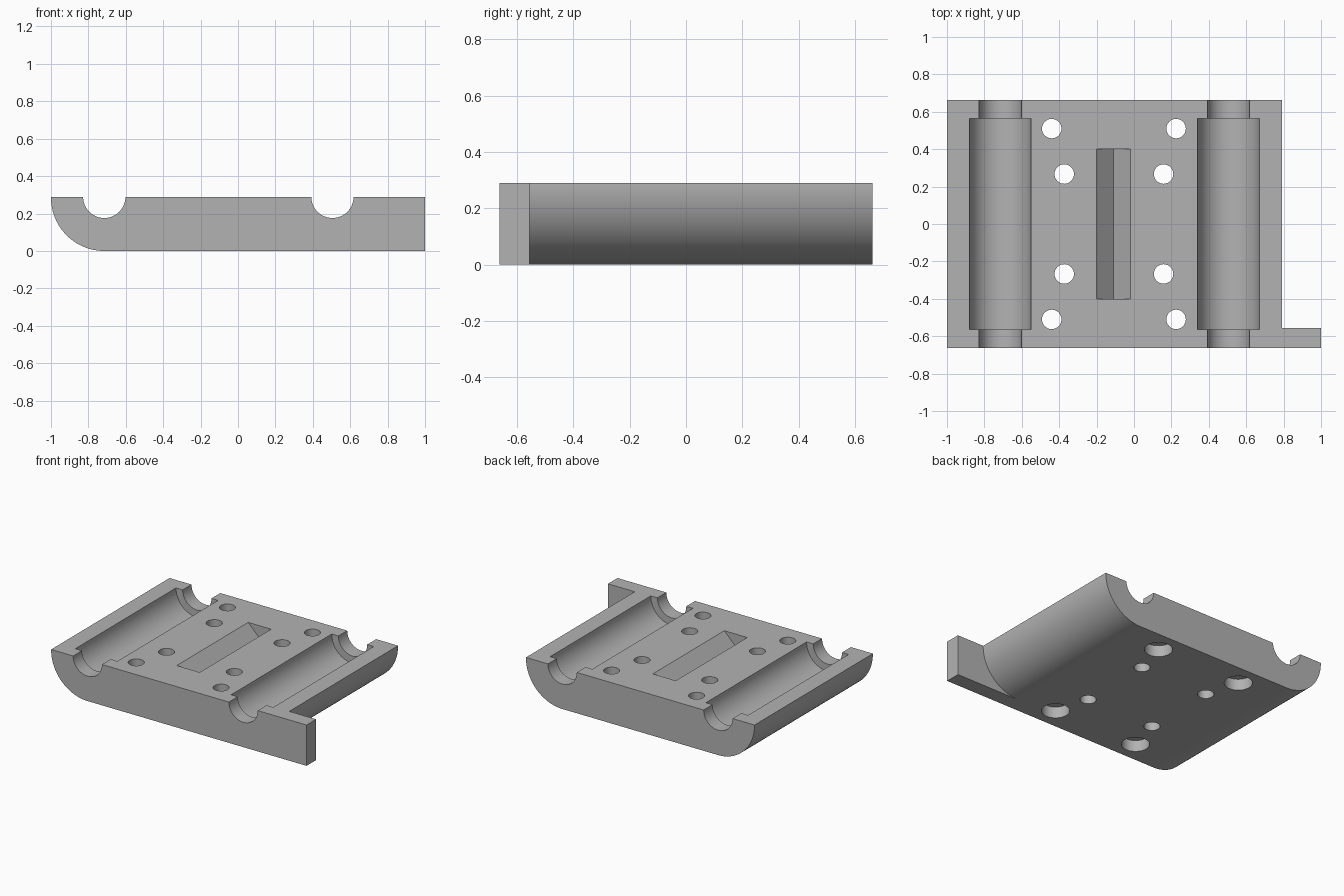
import bpy, bmesh
from math import sin, cos, pi, radians

cube = bpy.data.objects.get("Cube")
if cube:
    bpy.data.objects.remove(cube, do_unlink=True)

H, R, D = 0.289, 0.285, 0.662        # height, side rounding, half depth
GROOVES = (-0.715, 0.505)            # x of the two channel axes
TAB_BACK = -0.555

grey = bpy.data.materials.new("plain grey")
grey.use_nodes = True
colour = (0.45, 0.45, 0.45, 1)
grey.diffuse_color = colour
grey.node_tree.nodes["Principled BSDF"].inputs["Base Color"].default_value = colour


def arc(cx, cz, r, a0, a1, n=32):
    angles = [radians(a0 + (a1 - a0) * i / n) for i in range(n + 1)]
    return [(cx + r * cos(a), cz + r * sin(a)) for a in angles]


def extrude(bm, profile, y0, y1):
    """Closed prism from an xz profile, between two y planes."""
    front = [bm.verts.new((x, y0, z)) for x, z in profile]
    back = [bm.verts.new((x, y1, z)) for x, z in profile]
    faces = [bm.faces.new(front), bm.faces.new(back[::-1])]
    for i in range(len(profile)):
        j = (i + 1) % len(profile)
        faces.append(bm.faces.new((front[j], front[i], back[i], back[j])))
    bmesh.ops.recalc_face_normals(bm, faces=faces)


def lathe(bm, x, y, rings, n=32):
    """Closed turned solid on a vertical axis, from (radius, z) rings."""
    loops = [[bm.verts.new((x + r * cos(2 * pi * i / n), y + r * sin(2 * pi * i / n), z))
              for i in range(n)] for r, z in rings]
    faces = [bm.faces.new(loops[0][::-1]), bm.faces.new(loops[-1])]
    for low, high in zip(loops, loops[1:]):
        for i in range(n):
            j = (i + 1) % n
            faces.append(bm.faces.new((low[i], low[j], high[j], high[i])))
    bmesh.ops.recalc_face_normals(bm, faces=faces)


def make_object(name, bm):
    mesh = bpy.data.meshes.new(name)
    bm.to_mesh(mesh)
    bm.free()
    mesh.materials.append(grey)
    obj = bpy.data.objects.new(name, mesh)
    bpy.context.collection.objects.link(obj)
    return obj


# Plate: rounded left side, square right end, narrow channels through the top
profile = [(1, 0), (1, H)]
for gx in reversed(GROOVES):
    profile += arc(gx, H, 0.113, 0, -180)
profile += [(-1, H)] + arc(-1 + R, R, R, 180, 270)
bm = bmesh.new()
extrude(bm, profile, -D, D)
plate = make_object("bearing_plate", bm)

# Cutter: everything removed from the plate
bm = bmesh.new()
# rounded right side behind the front tab
extrude(bm, arc(GROOVES[1], R, R, -90, 0) + [(0.79, 0.4), (1.1, 0.4), (1.1, -0.1), (GROOVES[1], -0.1)],
        TAB_BACK, D + 0.1)
# wide middle part of each channel
for gx in GROOVES:
    extrude(bm, arc(gx, H, 0.165, 0, 360, 64)[:-1], -0.563, 0.563)
# V-shaped slot
extrude(bm, [(-0.2, H), (-0.11, H - 0.09), (-0.02, H), (-0.02, 0.4), (-0.2, 0.4)], -0.4, 0.4)
# outer holes counterbored from below, inner holes plain
for side in (-1, 1):
    for x in (-0.44, 0.225):
        lathe(bm, x, side * 0.51, [(0.09, -0.1), (0.09, 0.08), (0.052, 0.08), (0.052, 0.4)])
    for x in (-0.373, 0.158):
        lathe(bm, x, side * 0.267, [(0.052, -0.1), (0.052, 0.4)])
cutter = make_object("plate_cutter", bm)
cutter.hide_render = True

# Cut, then drop the cutter
cut = plate.modifiers.new("cut", "BOOLEAN")
cut.operation = "DIFFERENCE"
cut.solver = "EXACT"
cut.object = cutter
bpy.ops.object.select_all(action="DESELECT")
plate.select_set(True)
bpy.context.view_layer.objects.active = plate
bpy.ops.object.modifier_apply(modifier=cut.name)
bpy.data.objects.remove(cutter, do_unlink=True)
bpy.ops.object.shade_smooth_by_angle(angle=radians(30))
